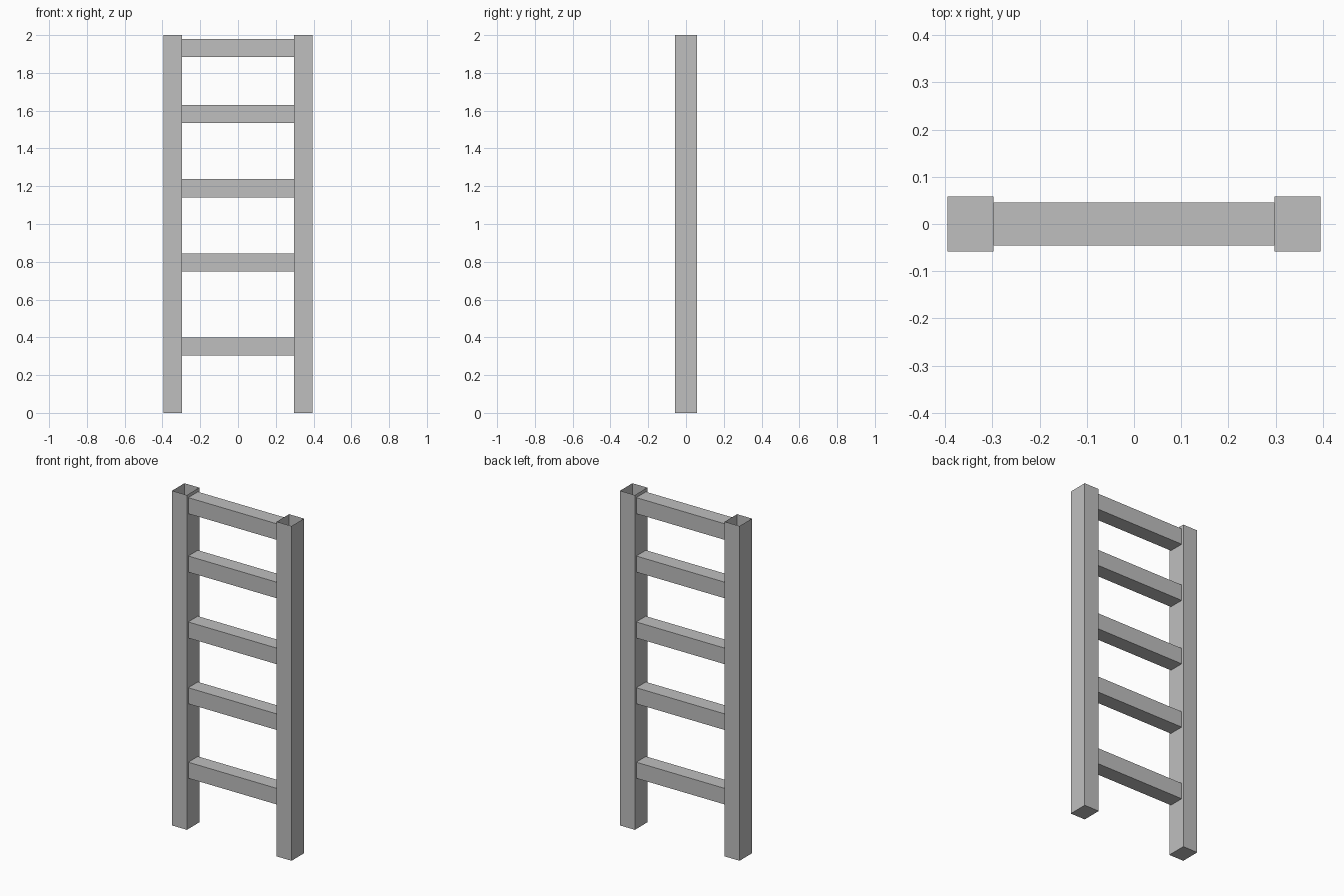
import bpy
import bmesh
from mathutils import Vector

cube = bpy.data.objects.get("Cube")
if cube:
    bpy.data.objects.remove(cube, do_unlink=True)

# Single plain grey
grey = bpy.data.materials.new("plain_grey")
grey.use_nodes = True
colour = (0.52, 0.52, 0.52, 1.0)
grey.diffuse_color = colour
grey.node_tree.nodes["Principled BSDF"].inputs["Base Color"].default_value = colour


def open_box(name, size, centre, is_open):
    """Box whose faces matching the is_open(normal) rule are left off."""
    bm = bmesh.new()
    bmesh.ops.create_cube(bm, size=1)
    bmesh.ops.scale(bm, vec=Vector(size), verts=bm.verts)
    bm.normal_update()
    unwanted = [f for f in bm.faces if is_open(f.normal)]
    bmesh.ops.delete(bm, geom=unwanted, context='FACES_ONLY')
    mesh = bpy.data.meshes.new(name)
    bm.to_mesh(mesh)
    bm.free()
    mesh.materials.append(grey)
    obj = bpy.data.objects.new(name, mesh)
    obj.location = centre
    bpy.context.collection.objects.link(obj)
    return obj


HEIGHT = 2.0
OUTER, INNER = 0.395, 0.297
RAIL_DEPTH, RUNG_DEPTH, RUNG_HEIGHT = 0.117, 0.091, 0.096

# Upright rails, hollow and open at the top
for side, sign in (("left", 1), ("right", -1)):
    open_box(side + "_rail",
             (OUTER - INNER, RAIL_DEPTH, HEIGHT),
             (sign * (OUTER + INNER) / 2, 0, HEIGHT / 2),
             lambda n: n.z > 0.5)

# Rungs butt against the rails, so their hidden ends are left off
for i, z in enumerate((0.351, 0.796, 1.189, 1.583, 1.932), start=1):
    open_box("rung_%d" % i,
             (2 * INNER, RUNG_DEPTH, RUNG_HEIGHT),
             (0, 0, z),
             lambda n: abs(n.x) > 0.5)
